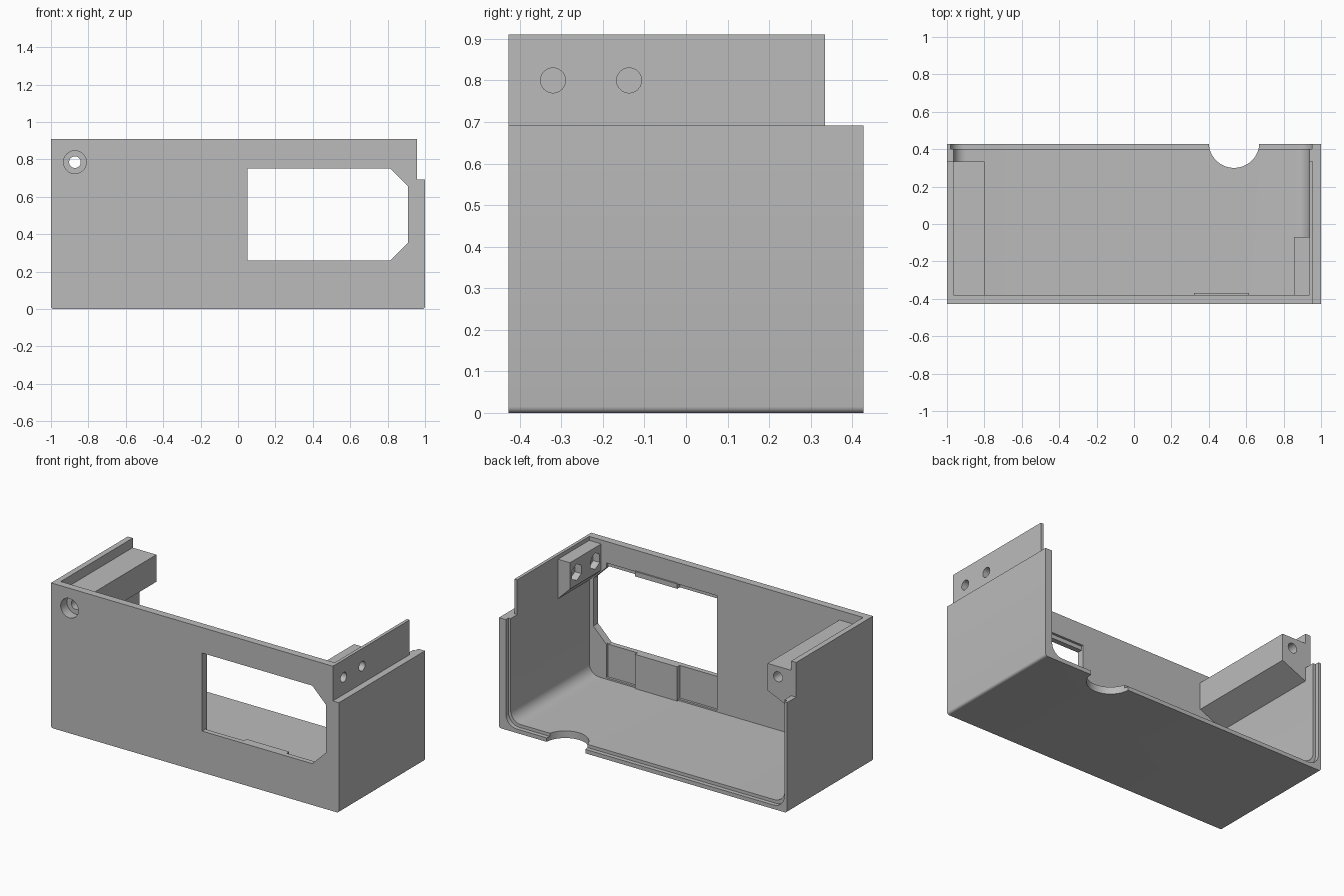
import bpy, bmesh, math
from mathutils import Vector

cube = bpy.data.objects.get("Cube")
if cube:
    bpy.data.objects.remove(cube)

gray = bpy.data.materials.new("plain gray")
gray.use_nodes = True
COLOR = (0.5, 0.5, 0.5, 1)
gray.diffuse_color = COLOR
gray.node_tree.nodes["Principled BSDF"].inputs["Base Color"].default_value = COLOR


def prism(name, profile, y0, y1):
    """Extrude an (x, z) profile along y."""
    bm = bmesh.new()
    face = bm.faces.new([bm.verts.new((x, y0, z)) for x, z in profile])
    top = bmesh.ops.extrude_face_region(bm, geom=[face])["geom"]
    bmesh.ops.translate(bm, vec=(0, y1 - y0, 0),
                        verts=[v for v in top if isinstance(v, bmesh.types.BMVert)])
    bmesh.ops.recalc_face_normals(bm, faces=bm.faces)
    mesh = bpy.data.meshes.new(name)
    bm.to_mesh(mesh)
    bm.free()
    mesh.materials.append(gray)
    obj = bpy.data.objects.new(name, mesh)
    bpy.context.collection.objects.link(obj)
    return obj


def box(name, x0, x1, y0, y1, z0, z1):
    return prism(name, [(x0, z0), (x1, z0), (x1, z1), (x0, z1)], y0, y1)


def tray(x0, x1, z0, z1, r, steps=8):
    """Profile of a box whose two lower corners are rounded."""
    pts = [(x1, z1), (x0, z1)]
    for cx, start in ((x0 + r, math.pi), (x1 - r, 1.5 * math.pi)):
        for i in range(steps + 1):
            a = start + i * math.pi / 2 / steps
            pts.append((cx + r * math.cos(a), z0 + r + r * math.sin(a)))
    return pts


def cylinder(name, radius, start, end, sides=40):
    start, end = Vector(start), Vector(end)
    axis = end - start
    bpy.ops.mesh.primitive_cylinder_add(vertices=sides, radius=radius, depth=axis.length,
                                        location=(start + end) / 2)
    obj = bpy.context.object
    obj.name = name
    obj.rotation_mode = "QUATERNION"
    obj.rotation_quaternion = axis.to_track_quat("Z", "Y")
    obj.data.materials.append(gray)
    return obj


def combine(target, other, operation):
    """Apply a boolean and remove the tool object."""
    mod = target.modifiers.new("combine", "BOOLEAN")
    mod.operation = operation
    mod.solver = "EXACT"
    mod.object = other
    bpy.context.view_layer.objects.active = target
    bpy.ops.object.modifier_apply(modifier=mod.name)
    bpy.data.objects.remove(other)


FRONT, BACK, TOP, STEP = -0.427, 0.427, 0.91, 0.692
INNER_FRONT, LEFT_IN, RIGHT_IN, FLOOR = -0.38, -0.965, 0.938, 0.045

# Open shell with a rebate around the back opening
shell = prism("housing", tray(-1, 1, 0, TOP, 0.015, 4), FRONT, BACK)
cutters = [
    prism("cavity", tray(LEFT_IN, RIGHT_IN, FLOOR, 1.2, 0.07), INNER_FRONT, 0.6),
    prism("rebate", tray(-0.982, 0.953, 0.025, 1.2, 0.075), 0.4, 0.6),
    box("side_step", 0.958, 1.2, -0.6, 0.6, STEP, 1.2),
    box("back_step", -1.2, 1.2, 0.335, 0.6, STEP, 1.2),
    # Shallow pocket inside the front wall around the window
    box("pocket", 0.05, 0.82, -0.395, -0.3, 0.055, 0.775),
    # Window with two clipped corners
    prism("window", [(0.05, 0.26), (0.815, 0.26), (0.91, 0.355), (0.91, 0.655),
                     (0.815, 0.75), (0.05, 0.75)], -0.6, -0.3),
    # Half round cable notch in the floor
    cylinder("cable_notch", 0.135, (0.535, 0.435, -0.1), (0.535, 0.435, 0.2), 64),
]
for cutter in cutters:
    combine(shell, cutter, "DIFFERENCE")

# Screw bosses on both side walls, and pads above and below the window
additions = [
    prism("long_boss", [(-0.98, 0.85), (-0.80, 0.85), (-0.80, 0.68), (-0.98, 0.60)],
          -0.4, 0.333),
    prism("nut_boss", [(0.945, 0.885), (0.855, 0.885), (0.855, 0.72), (0.945, 0.63)],
          -0.4, -0.07),
    box("lower_pad", 0.32, 0.615, -0.4, -0.37, 0.03, 0.26),
    box("upper_pad", 0.32, 0.615, -0.4, -0.37, 0.75, 0.78),
]
for part in additions:
    combine(shell, part, "UNION")

# Long screw hole with a counterbore in the front
holes = [cylinder("long_hole", 0.031, (-0.872, -0.6, 0.785), (-0.872, 0.6, 0.785)),
         cylinder("counterbore", 0.061, (-0.872, -0.6, 0.785), (-0.872, -0.365, 0.785))]
# Side screw holes with hexagonal nut pockets
for y in (-0.32, -0.137):
    holes.append(cylinder("side_hole", 0.03, (0.7, y, 0.8), (1.1, y, 0.8)))
    holes.append(cylinder("nut_pocket", 0.052, (0.8, y, 0.8), (0.9, y, 0.8), 6))
for hole in holes:
    combine(shell, hole, "DIFFERENCE")

bpy.ops.object.select_all(action="DESELECT")
shell.select_set(True)
bpy.context.view_layer.objects.active = shell
bpy.ops.object.shade_smooth_by_angle(angle=math.radians(30))
